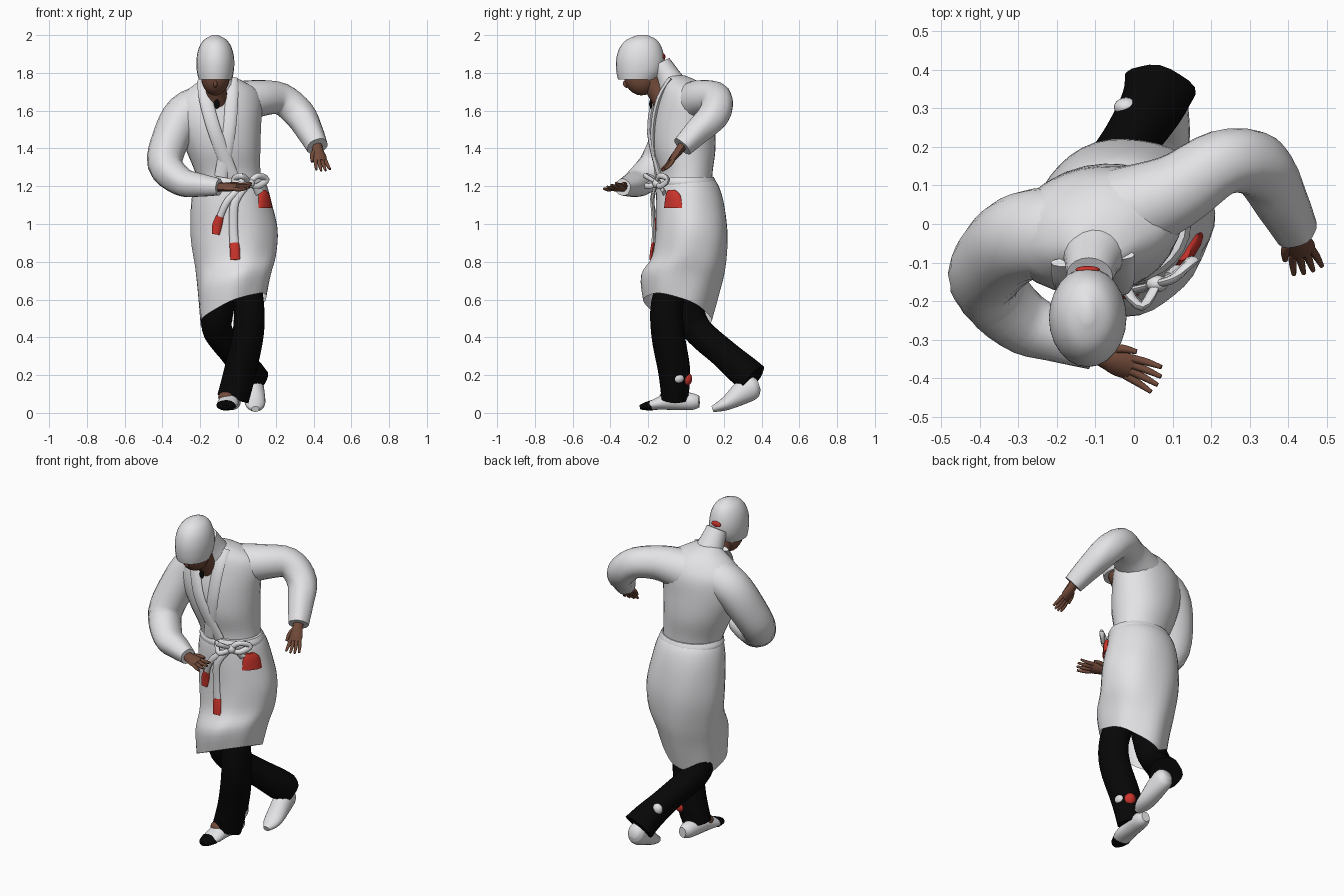
import bpy, math
from mathutils import Vector


def material(name, rgb):
    m = bpy.data.materials.new(name)
    m.diffuse_color = (*rgb, 1)
    return m


WHITE = material("white_cloth", (0.77, 0.77, 0.79))
BLACK = material("black_cloth", (0.002, 0.002, 0.002))
SKIN = material("brown_skin", (0.17, 0.07, 0.042))
RED = material("red_trim", (0.6, 0.035, 0.025))
X, Y, Z = Vector((1, 0, 0)), Vector((0, 1, 0)), Vector((0, 0, 1))


def smooth_path(keys, steps):
    """Catmull-Rom interpolation of (x, y, z, a, b) stations."""
    out, n = [], len(keys)
    for i in range(n - 1):
        p0, p1, p2, p3 = keys[max(i - 1, 0)], keys[i], keys[i + 1], keys[min(i + 2, n - 1)]
        for s in range(steps):
            t = s / steps
            out.append([0.5 * (2 * q1 + (q2 - q0) * t + (2 * q0 - 5 * q1 + 4 * q2 - q3) * t * t
                               + (3 * q1 - q0 - 3 * q2 + q3) * t ** 3)
                        for q0, q1, q2, q3 in zip(p0, p1, p2, p3)])
    out.append(list(keys[-1]))
    return out


def loft(name, keys, mat, ref=Y, flat=False, yaw=0, sides=20, steps=4,
         folds=0, fold_count=5, caps=(True, True), warp=None):
    """Sweep an ellipse through stations; flat keeps rings horizontal."""
    path = smooth_path(keys, steps)
    n = len(path)
    verts, faces = [], []
    for i, (x, y, z, a, b) in enumerate(path):
        if flat:
            u, v = Vector((math.cos(yaw), math.sin(yaw), 0)), Vector((-math.sin(yaw), math.cos(yaw), 0))
        else:
            t = (Vector(path[min(i + 1, n - 1)][:3]) - Vector(path[max(i - 1, 0)][:3])).normalized()
            u = ref.cross(t).normalized()
            v = t.cross(u)
        for k in range(sides):
            w = 2 * math.pi * k / sides
            f = 1 + folds * math.sin(fold_count * w + 5 * i / n) * i / n
            p = Vector((x, y, z)) + (u * a * math.cos(w) + v * b * math.sin(w)) * f
            verts.append(warp(p, i / (n - 1)) if warp else p)
    for i in range(n - 1):
        for k in range(sides):
            j = (k + 1) % sides
            faces.append((i * sides + k, i * sides + j, (i + 1) * sides + j, (i + 1) * sides + k))
    if caps[0]:
        faces.append(tuple(reversed(range(sides))))
    if caps[1]:
        faces.append(tuple(range((n - 1) * sides, n * sides)))
    me = bpy.data.meshes.new(name)
    me.from_pydata([tuple(p) for p in verts], [], faces)
    me.materials.append(mat)
    me.update()
    ob = bpy.data.objects.new(name, me)
    bpy.context.collection.objects.link(ob)
    return ob


def blob(name, loc, scale, mat, rot=(0, 0, 0)):
    bpy.ops.mesh.primitive_uv_sphere_add(segments=20, ring_count=12, location=loc, rotation=rot)
    ob = bpy.context.object
    ob.name, ob.scale = name, scale
    ob.data.materials.append(mat)


def hand(name, wrist, direction, side, length, thumb):
    """Palm, four spread fingers and a thumb."""
    w, d, s = Vector(wrist), Vector(direction).normalized(), Vector(side)
    s = (s - d * s.dot(d)).normalized()
    up = s.cross(d).normalized()

    def limb(part, pts, radii):
        loft(f"{name}_{part}", [(*p, *r) for p, r in zip(pts, radii)], SKIN, ref=up, sides=8, steps=3)
    limb("palm", [w - d * 0.03, w + d * 0.02, w + d * length * 0.35, w + d * length * 0.55],
         [(0.03, 0.025), (0.03, 0.023), (0.038, 0.019), (0.034, 0.012)])
    for i in range(4):
        o = (i - 1.5) / 1.5
        base = w + d * length * 0.5 + s * o * 0.026
        reach = length * (0.5 - 0.07 * abs(o))
        tip = base + d * reach + s * o * 0.012 - up * 0.008
        limb(f"finger_{i + 1}", [base, (base + tip) / 2 + up * 0.004, tip],
             [(0.011, 0.011), (0.01, 0.01), (0.006, 0.006)])
    b = w + d * length * 0.15 + s * thumb * 0.02
    limb("thumb", [b, b + d * 0.03 + s * thumb * 0.02, b + d * 0.07 + s * thumb * 0.028],
         [(0.014, 0.014), (0.012, 0.012), (0.007, 0.007)])


# Robe: upper body, collar and lapels
loft("robe_body", [(-.04, .0, 1.2, .165, .135), (-.055, 0, 1.28, .175, .14), (-.08, -.01, 1.4, .2, .165),
                   (-.1, -.015, 1.53, .225, .165), (-.1, -.01, 1.64, .23, .15), (-.085, -.015, 1.71, .185, .122),
                   (-.09, -.035, 1.76, .11, .088), (-.1, -.065, 1.785, .06, .06)],
     WHITE, flat=True, yaw=.22, sides=28, folds=.012, fold_count=7)
loft("robe_collar", [(-.1, -.06, 1.71, .095, .085), (-.108, -.095, 1.78, .073, .066), (-.115, -.135, 1.85, .06, .055)],
     WHITE)
for side, pts in (("right", [(-.18, -.1, 1.76), (-.17, -.165, 1.66), (-.12, -.192, 1.48), (-.03, -.14, 1.25)]),
                  ("left", [(-.035, -.08, 1.77), (-.035, -.145, 1.66), (-.05, -.175, 1.48), (-.09, -.15, 1.25)])):
    loft(f"lapel_{side}", [(*p, .036, .014) for p in pts], WHITE, sides=10)


# Robe skirt with a slanted hem
def hem(p, t):
    return p + Z * (t ** 2) * (0.4 * p.x - 0.3 * p.y)


loft("robe_skirt", [(-.04, .0, 1.25, .168, .138), (-.04, .01, 1.2, .193, .165), (-.035, .022, 1.1, .213, .183),
                    (-.02, .03, .95, .228, .192), (-.012, .014, .8, .213, .194), (-.018, -.03, .68, .195, .205),
                    (-.025, -.045, .54, .178, .178)],
     WHITE, flat=True, sides=36, folds=.025, fold_count=6, caps=(True, False), warp=hem)

# Sleeves
loft("sleeve_right", [(-.16, -.02, 1.635, .11, .12), (-.28, -.03, 1.58, .11, .115), (-.355, -.08, 1.45, .1, .11),
                      (-.385, -.15, 1.315, .093, .098), (-.3, -.245, 1.225, .077, .085),
                      (-.2, -.29, 1.205, .062, .068), (-.1, -.335, 1.195, .045, .045)],
     WHITE, folds=.03)
loft("sleeve_left", [(-.02, .03, 1.635, .12, .12), (.11, .085, 1.665, .098, .098), (.23, .16, 1.662, .085, .085),
                     (.325, .15, 1.58, .083, .083), (.38, .06, 1.49, .07, .07), (.42, -.02, 1.41, .057, .057)],
     WHITE, ref=Vector((-.4, .9, .2)), folds=.03)

# Hands
hand("right_hand", (-.1, -.335, 1.195), (.17, -.07, 0), (.35, .85, .4), .185, 1)
hand("left_hand", (.42, -.025, 1.405), (.028, -.085, -.115), (.9, .25, 0), .165, -1)

# Head, neck and cap
loft("neck", [(-.11, -.1, 1.62, .06, .06), (-.115, -.15, 1.7, .055, .055), (-.12, -.21, 1.8, .06, .06)], SKIN)
blob("face", (-.12, -.24, 1.778), (.076, .088, .098), SKIN, (.25, 0, 0))
blob("nose", (-.12, -.318, 1.74), (.011, .015, .02), SKIN, (.5, 0, 0))
loft("cap", [(-.12, -.255, 1.765, .088, .105), (-.12, -.245, 1.81, .098, .124), (-.12, -.242, 1.87, .1, .128),
             (-.12, -.24, 1.93, .088, .113), (-.12, -.235, 1.975, .06, .08), (-.12, -.23, 2.0, .015, .025)],
     WHITE, flat=True, sides=24)
blob("cap_patch", (-.12, -.118, 1.885), (.032, .009, .017), RED)
blob("chest_mark", (-.112, -.187, 1.635), (.014, .008, .025), BLACK)

# Belt: band, bow and hanging ends
loft("belt", [(-.04, .0, 1.205, .185, .156), (-.04, .0, 1.225, .188, .158), (-.04, .0, 1.25, .175, .146)],
     WHITE, flat=True, sides=28)
blob("bow_knot", (.06, -.155, 1.215), (.028, .022, .026), WHITE)
for i, (x, y, z) in enumerate([(.15, -.095, 1.235), (-.02, -.17, 1.235)]):
    loft(f"bow_loop_{i + 1}", [(.06, -.155, 1.22, .014, .01), ((.06 + x) / 2, y - .045, z + .02, .016, .012),
                               (x, y, z, .018, .012), ((.06 + x) / 2, y - .04, z - .035, .016, .012),
                               (.06, -.155, 1.21, .014, .01)], WHITE, sides=8)
loft("belt_end_long", [(.05, -.16, 1.21, .018, .008), (-.015, -.177, 1.12, .022, .01), (-.025, -.172, 1, .023, .01),
                       (-.02, -.172, .9, .024, .01)], WHITE, sides=10)
loft("belt_tip_long", [(-.02, -.172, .9, .025, .011), (-.016, -.178, .86, .027, .012), (-.014, -.184, .81, .026, .011)],
     RED, sides=10)
loft("belt_end_short", [(.04, -.16, 1.21, .016, .008), (-.05, -.18, 1.13, .018, .01), (-.095, -.163, 1.04, .018, .01)],
     WHITE, sides=10)
loft("belt_tip_short", [(-.095, -.163, 1.04, .02, .011), (-.11, -.155, .995, .026, .012), (-.118, -.153, .945, .021, .01)],
     RED, sides=10)
loft("belt_flap", [(.09, -.135, 1.2, .015, .01), (.115, -.115, 1.165, .025, .01)], WHITE, sides=10)
loft("red_flap", [(.13, -.075, 1.18, .014, .022), (.135, -.068, 1.15, .022, .048), (.14, -.068, 1.085, .022, .06)],
     RED, flat=True, yaw=-.64, sides=12)

# Trousers
loft("trouser_left", [(.03, -.05, .74, .08, .08), (.058, -.1, .58, .08, .085), (.055, -.095, .42, .083, .088),
                      (.01, -.06, .22, .085, .085), (-.03, -.06, .075, .085, .07)],
     BLACK, folds=.04)
loft("trouser_right", [(-.08, .0, .7, .09, .09), (-.11, .015, .53, .085, .085), (-.105, .07, .43, .078, .078),
                       (-.02, .2, .315, .077, .072), (.045, .3, .225, .085, .083), (.068, .355, .178, .085, .095)],
     BLACK, ref=X * -1, folds=.04)
blob("trouser_patch_red", (.03, -.002, .18), (.035, .035, .038), RED)
blob("trouser_patch_white", (.066, -.045, .185), (.025, .035, .03), WHITE)
blob("shin_patch_white", (-.02, .303, .29), (.032, .025, .032), WHITE)

# Shoes
loft("shoe_left", [(-.025, .07, .06, .025, .03), (-.03, .03, .06, .045, .045), (-.045, -.07, .065, .052, .05),
                   (-.055, -.15, .048, .056, .032), (-.062, -.19, .038, .047, .024)], WHITE, ref=Z)
loft("shoe_left_toe", [(-.062, -.18, .04, .053, .028), (-.066, -.22, .034, .04, .02),
                       (-.068, -.243, .03, .02, .012)], BLACK, ref=Z)
blob("ankle_left", (-.06, -.105, .085), (.045, .035, .03), SKIN)
loft("shoe_right", [(.082, .385, .15, .03, .03), (.083, .36, .14, .05, .06), (.085, .31, .115, .055, .065),
                    (.09, .23, .06, .055, .042), (.092, .18, .035, .045, .028), (.092, .14, .02, .02, .016)],
     WHITE, ref=Z)

# Smooth shading with crisp rims
bpy.ops.object.select_all(action='SELECT')
bpy.context.view_layer.objects.active = bpy.context.scene.objects["robe_body"]
bpy.ops.object.shade_smooth_by_angle(angle=math.radians(50))
